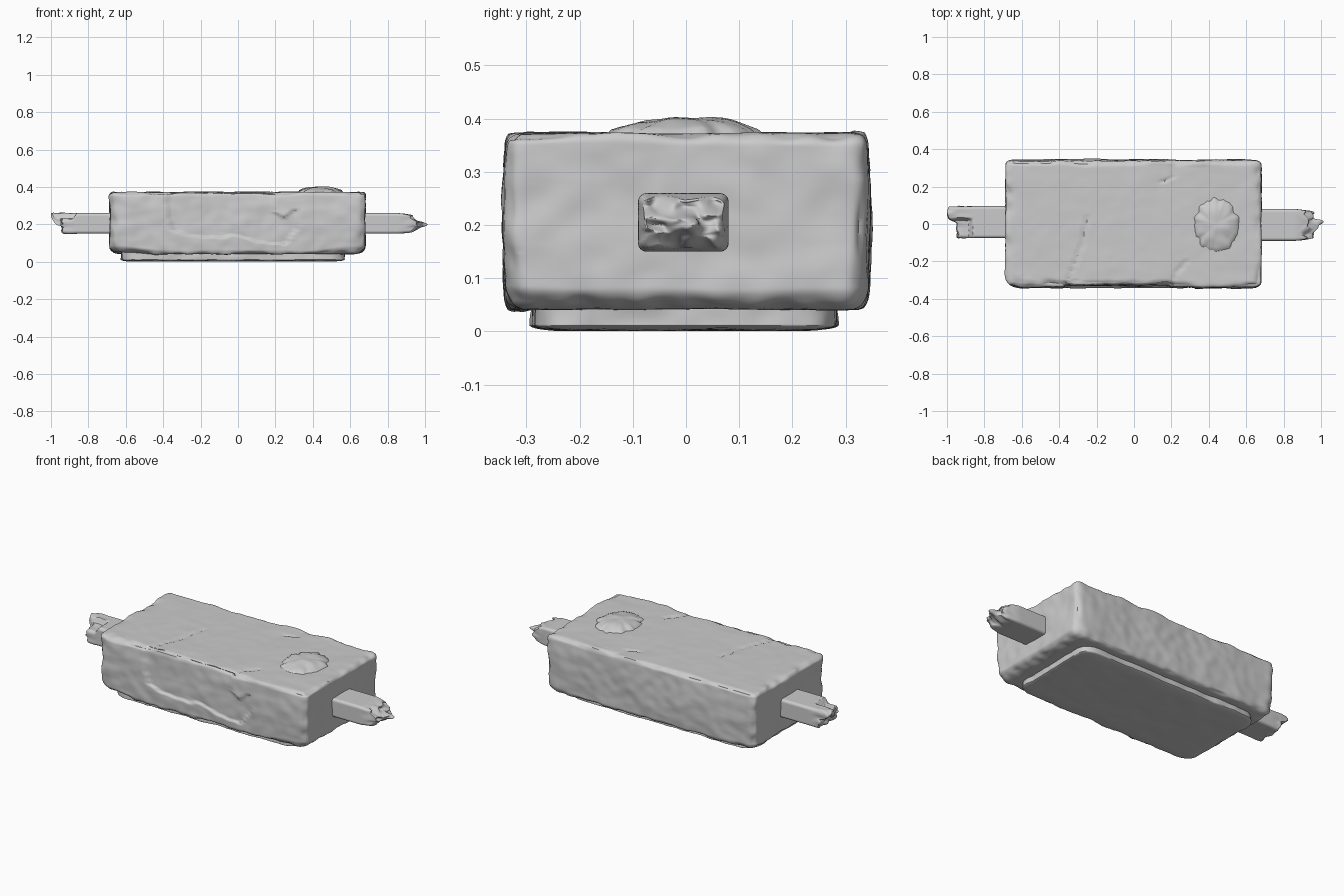
import bpy, bmesh, math
from mathutils import Vector, noise

if "Cube" in bpy.data.objects:
    bpy.data.objects.remove(bpy.data.objects["Cube"])


def fin(bm, name, angle=40):
    bmesh.ops.recalc_face_normals(bm, faces=bm.faces)
    mesh = bpy.data.meshes.new(name)
    bm.to_mesh(mesh)
    bm.free()
    ob = bpy.data.objects.new(name, mesh)
    bpy.context.collection.objects.link(ob)
    bpy.ops.object.select_all(action='DESELECT')
    ob.select_set(True)
    bpy.context.view_layer.objects.active = ob
    bpy.ops.object.shade_smooth_by_angle(angle=math.radians(angle))
    return ob


def rounded_box(name, centre, half, radius, cuts, deform):
    """Dense box with rounded edges; radius(p) gives per-axis radii, deform(p, n) moves points."""
    bm = bmesh.new()
    bmesh.ops.create_cube(bm, size=2)
    bmesh.ops.subdivide_edges(bm, edges=bm.edges[:], cuts=cuts, use_grid_fill=True)
    for v in bm.verts:
        p = Vector([v.co[i] * half[i] for i in range(3)])
        r = radius(p)
        inner = Vector([max(-half[i] + r[i], min(half[i] - r[i], p[i])) for i in range(3)])
        n = Vector([(p[i] - inner[i]) / r[i] for i in range(3)]).normalized()
        q = inner + Vector([n[i] * r[i] for i in range(3)]) + Vector(centre)
        v.co = deform(q, n)
    return fin(bm, name)


def smooth(a, b, x):
    t = max(0, min(1, (x - a) / (b - a)))
    return t * t * (3 - 2 * t)


def line_dist(p, pts):
    best = 9
    for a, b in zip(pts, pts[1:]):
        a, b = Vector(a), Vector(b)
        d = b - a
        t = max(0, min(1, (p - a).dot(d) / d.length_squared))
        best = min(best, (p - a - d * t).length)
    return best


def inside(p, poly):
    hit = False
    for a, b in zip(poly, poly[1:] + poly[:1]):
        if (a[1] > p.y) != (b[1] > p.y) and p.x < a[0] + (p.y - a[1]) * (b[0] - a[0]) / (b[1] - a[1]):
            hit = not hit
    return hit


# Main stone block, with a chipped front panel and cracks across the top
panel = [(-.37, .40), (-.38, .31), (-.35, .17), (-.2, .13), (0, .14), (.1, .11), (.25, .09),
         (.33, .2), (.3, .28), (.24, .23), (.19, .27), (.2, .40)]
cracks = [[(-.37, -.34), (-.33, -.25), (-.28, -.12), (-.25, .04)],
          [(.2, -.33), (.22, -.27), (.28, -.2)], [(.15, .22), (.21, .25), (.21, .31)]]


def block_radius(p):
    k = 1 + .5 * noise.noise(p * 5)
    left_front = smooth(.3, .6, -p.x) * smooth(0, .3, -p.y)
    low_end = smooth(.3, .65, abs(p.x)) * smooth(0, .15, -p.z)
    return (.045 * k + .05 * left_front + .03 * low_end,
            .03 * k + .04 * left_front + .01 * low_end, .022 * k + .02 * low_end)


def block_deform(q, n):
    edge = 1 - max(abs(n.x), abs(n.y), abs(n.z))
    flat = .35 if abs(n.z) > .95 else 1
    amp = flat * .007 + .035 * edge
    d = amp * noise.noise(q * 7) + .5 * amp * noise.noise(q * 18)
    d += .007 * max(0, 1 - ((q.z - .2) / .16) ** 2) * abs(n.y)
    out = q + n * d
    wob = Vector((noise.noise(q * 20), noise.noise(q * 20 + Vector((9, 3, 1)))))
    if n.y < -.3:
        p = Vector((q.x, q.z)) + wob * .012
        s = line_dist(p, panel + panel[:1]) * (1 if inside(p, panel) else -1)
        out.y += .012 * smooth(-.007, .007, s) - .003
    if n.z > .6:
        p = Vector((q.x, q.y)) + wob * .012
        for c in cracks:
            out.z -= .007 * (1 - smooth(0, .014, line_dist(p, c)))
        if -.36 < p.x < .2:
            out.z -= .006 * (1 - smooth(-.315, -.3, p.y))
    return out


rounded_box("stone_block", (-.003, .002, .207), (.683, .336, .166), block_radius, 84, block_deform)


# Smaller slab underneath
def slab_deform(q, n):
    d = .012 * noise.noise(q * 8) + .005 * noise.noise(q * 21)
    q = q + Vector((n.x * d, n.y * d, n.z * d * .3))
    q.z = max(q.z, .001)
    return q


rounded_box("base_slab", (-.025, -.003, .035), (.595, .283, .033),
            lambda p: (.09, .075, .01), 36, slab_deform)


# Timber ends: the outer tip of each is splintered
def right_tip(y, z):
    x = .955 + .035 * noise.noise(Vector((y * 25, z * 40, 3)))
    x += .045 * math.exp(-((y / .03) ** 2 + ((z - .2) / .025) ** 2))
    return x - .035 * smooth(.22, .26, z) - .025 * smooth(.18, .15, z) * 1


def left_tip(y, z):
    x = -.965 + .02 * smooth(.19, .155, -z + .35) + .015 * noise.noise(Vector((y * 25, z * 40, 8)))
    x += .03 * (1 - smooth(.155, .2, z))
    return max(-1, x - .05 * smooth(.0, .03, y) * smooth(.2, .24, z))


def timber(name, side, cy, tip):
    root = side * .6

    def deform(q, n):
        t = (q.x - side * .8) / .2 * side * .5 + .5
        y, z = q.y, q.z
        x = root + t * (tip(y, z) - root)
        far = smooth(.85, 1.0, abs(x))
        w = far * .012 * noise.noise(Vector((x * 15, y * 30, z * 30)))
        q = Vector((x, y + w, z + w))
        if side > 0:
            q.z = .2 + (q.z - .2) * (1 - .35 * far)
            q.y *= 1 - .2 * far
        else:
            # split-off wedge on the front upper half
            cut = smooth(.86, .885, -x) * (1 - smooth(.015, .035, y)) * smooth(.2, .23, z)
            q.z -= .03 * cut
        return q

    rounded_box(name, (side * .8, cy, .205), (.2, .085, .055),
                lambda p: (.008, .016, .016), 40, deform)


timber("right_timber_end", 1, -.005, right_tip)
timber("left_timber_end", -1, .01, left_tip)

# Raised lump of mortar on the top
bm = bmesh.new()
rings, segs = 10, 72
rows = []
for i in range(1, rings + 1):
    t = i / rings
    row = []
    for j in range(segs):
        a = 2 * math.pi * j / segs
        c, s = math.cos(a), math.sin(a)
        k = 1 + .16 * noise.noise(Vector((c * 2, s * 2, 4))) + .1 * noise.noise(Vector((c * 5, s * 5, 1)))
        x, y = .44 + .125 * k * t * c, -.005 + .15 * k * t * s
        h = .029 * (1 - t ** 3) + .08 * y * (1 - t) + .005 * noise.noise(Vector((x * 20, y * 20, 0)))
        row.append(bm.verts.new((x, y, .372 + h if i < rings else .366)))
    rows.append(row)
mid = bm.verts.new((.44, -.005, .402))
for j in range(segs):
    k = (j + 1) % segs
    bm.faces.new((mid, rows[0][j], rows[0][k]))
    for a, b in zip(rows, rows[1:]):
        bm.faces.new((a[j], b[j], b[k], a[k]))
bm.faces.new(list(reversed(rows[-1])))
fin(bm, "mortar_lump")
